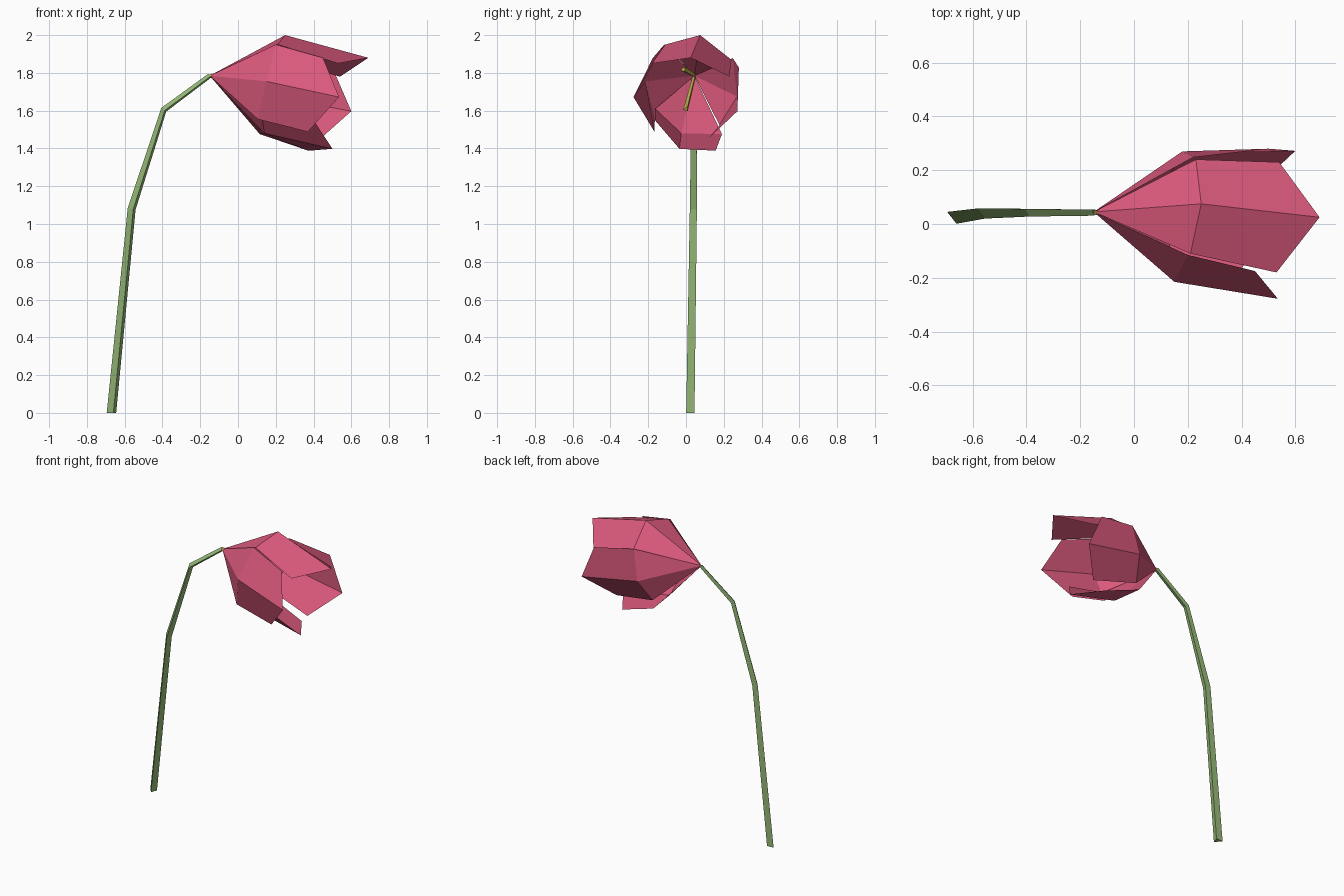
import bpy
import math
from mathutils import Vector, Matrix

if "Cube" in bpy.data.objects:
    bpy.data.objects.remove(bpy.data.objects["Cube"])


def material(name, color):
    m = bpy.data.materials.new(name)
    m.diffuse_color = (*color, 1)
    m.use_nodes = True
    m.node_tree.nodes["Principled BSDF"].inputs["Base Color"].default_value = m.diffuse_color
    return m


PINK = material("petal pink", (0.70, 0.10, 0.20))
GREEN = material("stem green", (0.31, 0.50, 0.19))
YELLOW = material("stamen yellow", (0.60, 0.48, 0.08))


def add_mesh(name, verts, faces, mat):
    me = bpy.data.meshes.new(name)
    me.from_pydata(verts, [], faces)
    me.materials.append(mat)
    me.update()
    ob = bpy.data.objects.new(name, me)
    bpy.context.collection.objects.link(ob)
    return ob


def tri_tube(name, path, mat):
    """Triangular tube; path entries are (centre, tilt about y in degrees, scale)."""
    section = [(-0.025, 0.016), (0.010, -0.028), (0.025, 0.016)]
    verts, faces = [], []
    for centre, tilt, scale in path:
        rot = Matrix.Rotation(math.radians(tilt), 3, 'Y')
        verts += [Vector(centre) + rot @ Vector((u * scale, v * scale, 0))
                  for u, v in section]
    for r in range(len(path) - 1):
        for i in range(3):
            j = (i + 1) % 3
            faces.append((3 * r + i, 3 * r + j, 3 * r + 3 + j, 3 * r + 3 + i))
    n = len(verts)
    faces += [(2, 1, 0), (n - 3, n - 2, n - 1)]
    return add_mesh(name, verts, faces, mat)


NECK = (-0.15, 0.045, 1.785)

# Nodding stem, tapering towards the flower
tri_tube("stem", [((-0.67, 0.029, 0), 0, 1),
                  ((-0.563, 0.044, 1.08), 12, 0.85),
                  ((-0.393, 0.046, 1.605), 38, 0.65),
                  (NECK, 55, 0.5)], GREEN)

# Stamens inside the cup
for k, (tip, tilt) in enumerate([((0.25, 0.0, 1.61), 112),
                                 ((0.2, -0.015, 1.82), 85)]):
    tri_tube(f"stamen_{k + 1}", [(NECK, tilt, 0.35), (tip, tilt, 0.55)], YELLOW)

# Petals: three points across the belly, then three along the tip edge
petals = {
    "top": [(0.23, 0.24, 1.87), (0.25, 0.075, 2.0), (0.21, -0.11, 1.95),
            (0.54, 0.23, 1.78), (0.69, 0.025, 1.88), (0.53, -0.18, 1.85)],
    "front": [(0.20, -0.115, 1.95), (0.15, -0.215, 1.755), (0.105, -0.165, 1.555),
              (0.45, -0.175, 1.88), (0.535, -0.278, 1.672), (0.37, -0.167, 1.488)],
    "bottom": [(0.12, -0.163, 1.61), (0.14, -0.025, 1.48), (0.115, 0.19, 1.476),
               (0.40, -0.165, 1.55), (0.50, -0.035, 1.398), (0.373, 0.157, 1.388)],
    "back": [(0.13, 0.177, 1.524), (0.18, 0.27, 1.675), (0.22, 0.248, 1.878),
             (0.44, 0.122, 1.455), (0.60, 0.272, 1.597), (0.50, 0.28, 1.828)],
}
for side, pts in petals.items():
    add_mesh(f"{side}_petal", [NECK] + pts,
             [(0, 2, 1), (0, 3, 2), (1, 2, 5, 4), (2, 3, 6, 5)], PINK)
